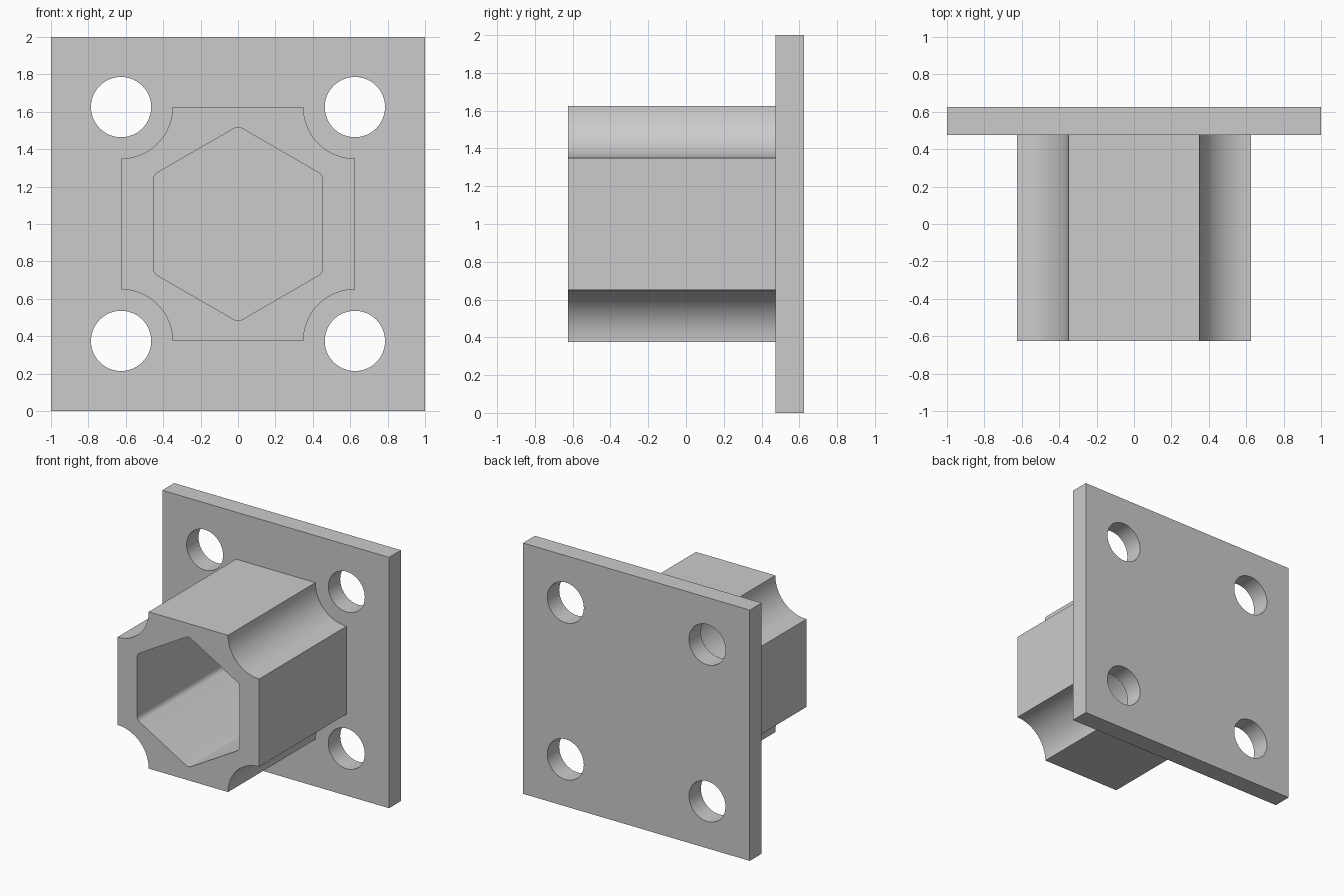
import bpy, bmesh, math
from math import cos, sin, radians

cube = bpy.data.objects.get("Cube")
if cube:
    bpy.data.objects.remove(cube, do_unlink=True)

grey = bpy.data.materials.new("plain grey")
grey.use_nodes = True
colour = (0.6, 0.6, 0.6, 1)
grey.diffuse_color = colour
grey.node_tree.nodes["Principled BSDF"].inputs["Base Color"].default_value = colour

MID = 1.0      # height of the centre axis
BOLT = 0.625   # bolt hole offset from the axis, also the sleeve half width


def arc(cx, cz, r, start, end, steps):
    """Points (x, z) along an arc, angles in degrees, both ends included."""
    angles = [radians(start + (end - start) * i / steps) for i in range(steps + 1)]
    return [(cx + r * cos(a), cz + r * sin(a)) for a in angles]


def extrude_profile(name, loops, y0, y1):
    """Solid from an outer loop and hole loops in the xz plane, from y0 to y1."""
    bm = bmesh.new()
    edges = []
    for loop in loops:
        verts = [bm.verts.new((x, y0, z)) for x, z in loop]
        edges += [bm.edges.new((v, verts[i - 1])) for i, v in enumerate(verts)]
    bmesh.ops.triangle_fill(bm, use_beauty=True, edges=edges, normal=(0, -1, 0))
    result = bmesh.ops.extrude_face_region(bm, geom=bm.faces[:], use_keep_orig=True)
    moved = [g for g in result["geom"] if isinstance(g, bmesh.types.BMVert)]
    bmesh.ops.translate(bm, vec=(0, y1 - y0, 0), verts=moved)
    bmesh.ops.recalc_face_normals(bm, faces=bm.faces[:])
    mesh = bpy.data.meshes.new(name)
    bm.to_mesh(mesh)
    bm.free()
    mesh.materials.append(grey)
    obj = bpy.data.objects.new(name, mesh)
    bpy.context.collection.objects.link(obj)
    bpy.ops.object.select_all(action="DESELECT")
    obj.select_set(True)
    bpy.context.view_layer.objects.active = obj
    bpy.ops.object.shade_smooth_by_angle(angle=radians(30))
    return obj


# Square mounting plate with four bolt holes
square = [(-1, 0), (1, 0), (1, 2), (-1, 2)]
holes = [arc(sx * BOLT, MID + sz * BOLT, 0.161, 0, 360, 48)[:-1]
         for sx in (-1, 1) for sz in (-1, 1)]
extrude_profile("mounting_plate", [square] + holes, 0.475, 0.625)

# Sleeve outline: square with a concave quarter circle at each corner
outline = []
for k in range(4):
    a = radians(45 + 90 * k)
    outline += arc(BOLT * math.sqrt(2) * cos(a), MID + BOLT * math.sqrt(2) * sin(a),
                   0.275, 270 + 90 * k, 180 + 90 * k, 20)

# Hexagonal socket with small rounded corners, points up and down
apothem, fillet = 0.453, 0.05
reach = (apothem - fillet) * 2 / math.sqrt(3)
socket = []
for k in range(6):
    a = 90 + 60 * k
    socket += arc(reach * cos(radians(a)), MID + reach * sin(radians(a)),
                  fillet, a - 30, a + 30, 6)

# The sleeve sinks slightly into the plate, which closes the socket
extrude_profile("socket_sleeve", [outline, socket], -0.625, 0.49)
